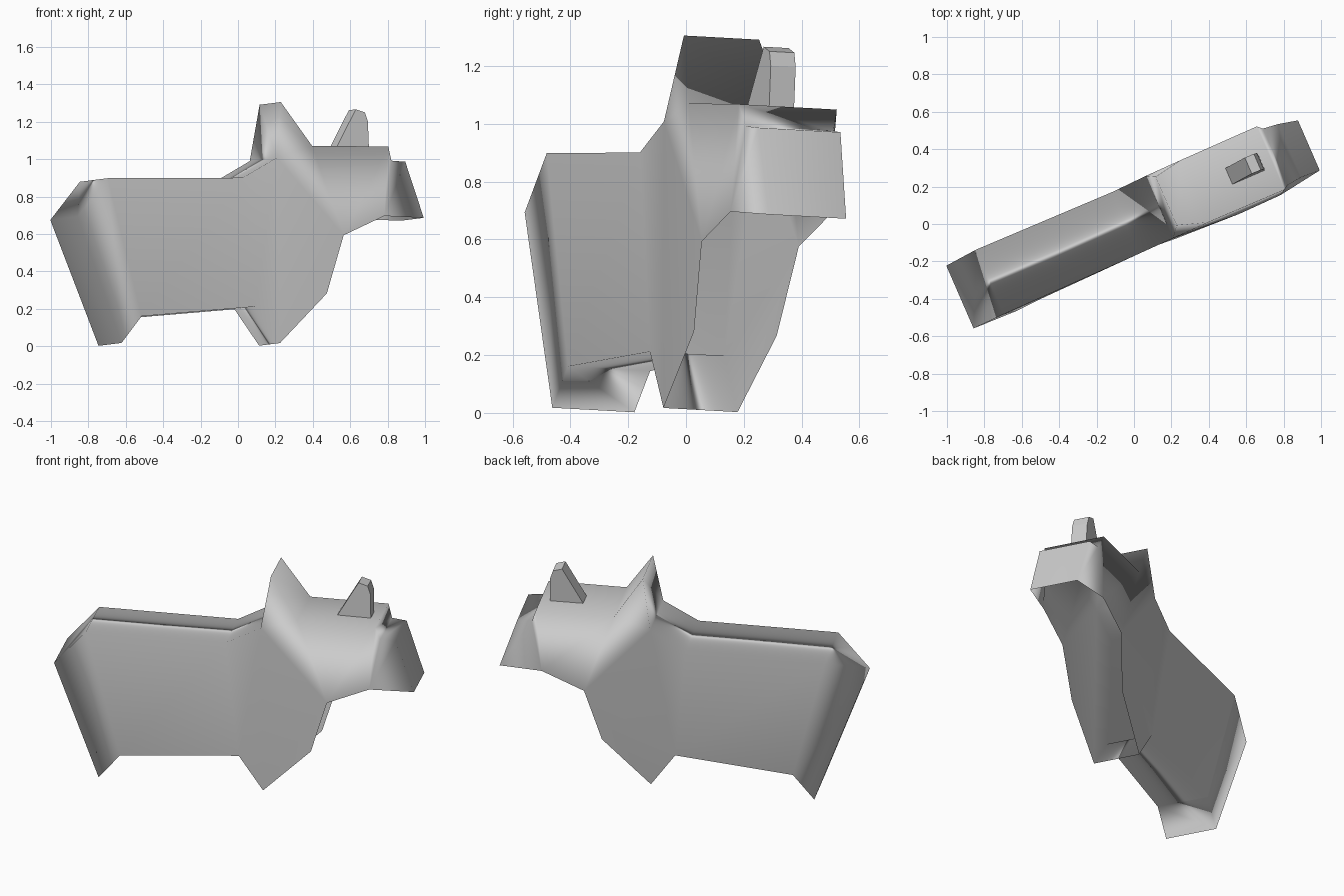
import bpy
import bmesh
from math import radians
from mathutils import Matrix, Vector

cube = bpy.data.objects.get("Cube")
if cube:
    bpy.data.objects.remove(cube, do_unlink=True)

# One plain grey for the whole animal
grey = bpy.data.materials.new("plain_grey")
grey.use_nodes = True
colour = (0.6, 0.6, 0.6, 1.0)
grey.diffuse_color = colour
grey.node_tree.nodes["Principled BSDF"].inputs["Base Color"].default_value = colour

# The figure is turned about the vertical and leans slightly to one side
pose = (
    Matrix.Translation((0.004, -0.022, 0))
    @ Matrix.Rotation(radians(23.5), 4, "Z")
    @ Matrix.Rotation(radians(-2.9), 4, "X")
)


def slab(name, outline, panels, open_from=(), smooth=True):
    """Build a thick cutout from named (along, up, half thickness) points."""
    bm = bmesh.new()
    near, far = {}, {}
    for key, (along, up, half) in outline.items():
        near[key] = bm.verts.new(pose @ Vector((along, -half, up)))
        far[key] = bm.verts.new(pose @ Vector((along, half, up)))
    # Both flat sides
    for panel in panels:
        keys = panel.split()
        bm.faces.new([near[k] for k in keys])
        bm.faces.new([far[k] for k in reversed(keys)])
    # Rim around the outline, left open along the listed points
    keys = list(outline)
    for a, b in zip(keys, keys[1:] + keys[:1]):
        if a not in open_from:
            bm.faces.new((far[a], far[b], near[b], near[a]))
    for face in bm.faces:
        face.smooth = smooth
    mesh = bpy.data.meshes.new(name)
    bm.to_mesh(mesh)
    bm.free()
    mesh.materials.append(grey)
    obj = bpy.data.objects.new(name, mesh)
    bpy.context.collection.objects.link(obj)
    return obj


# Body, legs, head and first ear as one cutout, hollow under head and chest
body_outline = {
    "hind_foot": (-0.75, 0.01, 0.155),
    "belly_rear": (-0.63, 0.153, 0.155),
    "belly_front": (0.04, 0.205, 0.14),
    "fore_foot": (0.18, 0.01, 0.14),
    "chest": (0.452, 0.275, 0.156),
    "throat": (0.545, 0.585, 0.183),
    "chin": (0.784, 0.688, 0.184),
    "nose": (1.03, 0.68, 0.146),
    "muzzle": (0.925, 0.98, 0.155),
    "brow_foot": (0.84, 0.985, 0.165),
    "brow": (0.815, 1.06, 0.185),
    "crown": (0.372, 1.063, 0.182),
    "ear_tip": (0.212, 1.3, 0.142),
    "ear_root": (0.165, 1.0, 0.182),
    "withers": (-0.035, 0.893, 0.18),
    "rump": (-0.825, 0.89, 0.188),
    "tail": (-1.004, 0.685, 0.183),
}
body = slab("body", body_outline, [
    "hind_foot belly_rear rump tail",
    "belly_rear belly_front withers rump",
    "belly_front ear_root withers",
    "belly_front fore_foot chest throat ear_root",
    "throat crown ear_root",
    "crown ear_tip ear_root",
    "throat chin brow crown",
    "chin brow_foot brow",
    "chin nose muzzle brow_foot",
], open_from=("fore_foot", "chest", "throat", "chin"))

# Large side panels lead the smooth shading
shading = body.modifiers.new("panel_shading", "WEIGHTED_NORMAL")
shading.mode = "FACE_AREA"
shading.weight = 60

# Second ear, a thinner fin on the crown
ear_outline = {
    "root_back": (0.56, 1.04, 0.047),
    "root_front": (0.762, 1.04, 0.047),
    "edge": (0.759, 1.2, 0.047),
    "tip_front": (0.742, 1.25, 0.047),
    "tip_back": (0.69, 1.266, 0.047),
}
slab("second_ear", ear_outline, [
    "root_back root_front edge tip_front tip_back",
], smooth=False)
